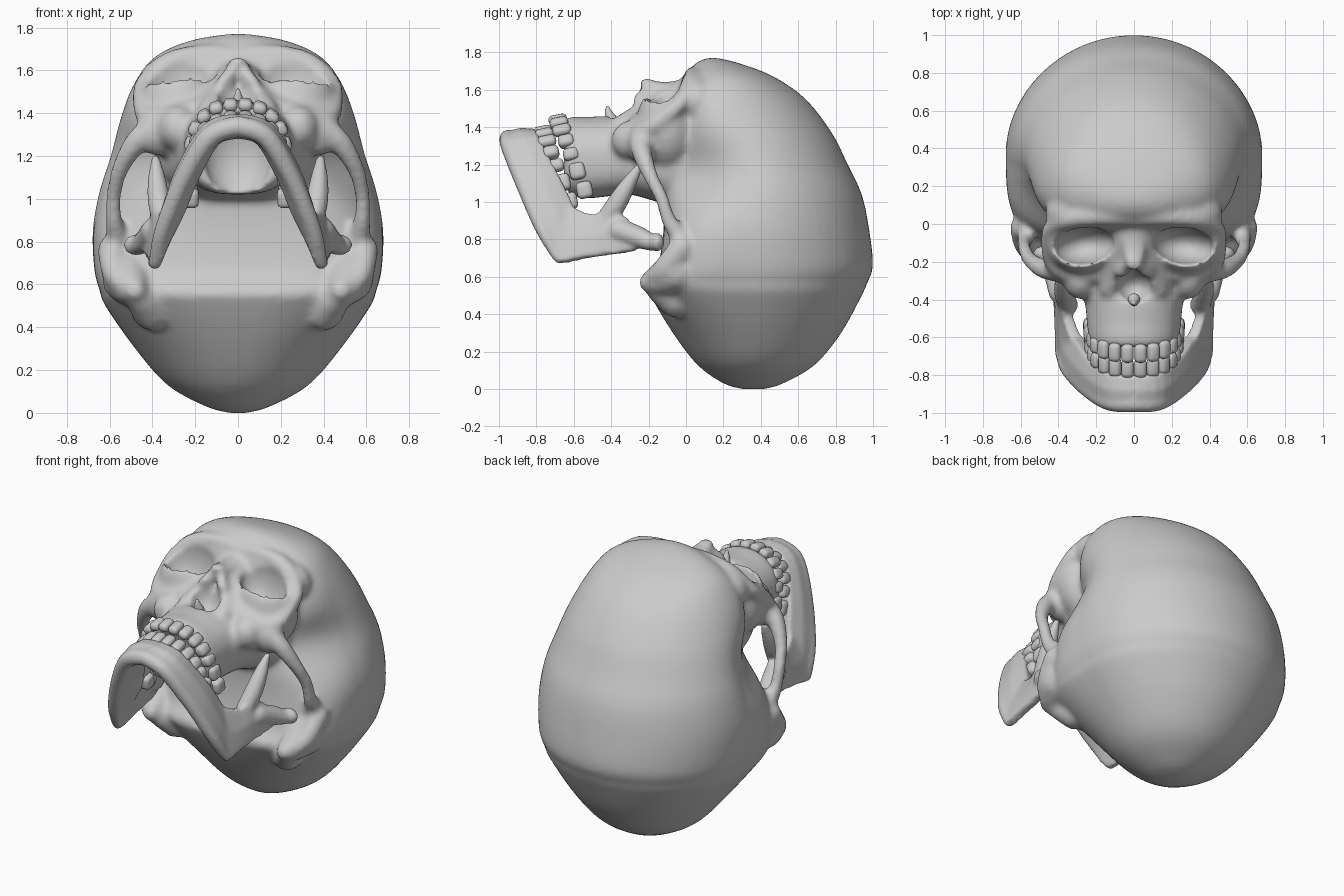
import bpy, bmesh, math
from mathutils import Matrix, Vector

if "Cube" in bpy.data.objects:
    bpy.data.objects.remove(bpy.data.objects["Cube"])


def spline(rows, n):
    """Catmull-Rom interpolation of a list of tuples."""
    out = []
    for i in range(len(rows) - 1):
        p = [rows[max(0, min(len(rows) - 1, i + k))] for k in (-1, 0, 1, 2)]
        for s in range(n):
            t = s / n
            out.append(tuple(0.5 * (2 * b + (c - a) * t + (2 * a - 5 * b + 4 * c - d) * t * t
                                    + (3 * b - a - 3 * c + d) * t ** 3) for a, b, c, d in zip(*p)))
    return out + [rows[-1]]


def loft(bm, rings):
    vs = [[bm.verts.new(p) for p in r] for r in rings]
    for a, b in zip(vs, vs[1:]):
        for i in range(len(a)):
            j = (i + 1) % len(a)
            bm.faces.new((a[i], a[j], b[j], b[i]))
    bm.faces.new(vs[0])
    bm.faces.new(vs[-1])


def blob(bm, pos, rad, rot=0.0, sides=(1, -1), sub=3):
    for s in sides:
        m = (Matrix.Translation((pos[0] * s, pos[1], pos[2])) @ Matrix.Rotation(rot * s, 4, 'Z')
             @ Matrix.Diagonal((*rad, 1)))
        bmesh.ops.create_icosphere(bm, subdivisions=sub, radius=1, matrix=m)


def strand(bm, pts, n=10, sides=(1, -1)):
    """Overlapping balls along a path of (x, y, z, radius)."""
    for x, y, z, r in spline(pts, n):
        blob(bm, (x, y, z), (r, r, r), 0, sides, 2)


def plate(bm, stations, n=4):
    """Bone plate between a lower and an upper edge, mirrored in x."""
    st = spline(stations, n)
    for s in (1, -1):
        rings = []
        for i, (lx, ly, lz, ux, uy, uz, t) in enumerate(st):
            a, b = st[max(0, i - 1)], st[min(len(st) - 1, i + 1)]
            lo, up = Vector((lx, ly, lz)), Vector((ux, uy, uz))
            tan = (Vector(b[:3]) + Vector(b[3:6]) - Vector(a[:3]) - Vector(a[3:6]))
            nrm = (up - lo).cross(tan).normalized() * t
            mid = (lo + up) / 2
            ring = (lo + nrm * .7, mid + nrm, up + nrm * .8, up - nrm * .8, mid - nrm, lo - nrm * .7)
            rings.append([(p.x * s, p.y, p.z) for p in ring])
        loft(bm, rings)


def to_object(bm, name):
    bmesh.ops.recalc_face_normals(bm, faces=bm.faces)
    me = bpy.data.meshes.new(name)
    bm.to_mesh(me)
    bm.free()
    ob = bpy.data.objects.new(name, me)
    bpy.context.collection.objects.link(ob)
    return ob


def fuse(ob, voxel, smooth, cutter=None):
    """Melt the pieces into one bone, cut the cavities and soften."""
    def remesh():
        m = ob.modifiers.new("melt", 'REMESH')
        m.mode, m.voxel_size = 'VOXEL', voxel
    remesh()
    if cutter:
        m = ob.modifiers.new("cavities", 'BOOLEAN')
        m.operation, m.object, m.solver = 'DIFFERENCE', cutter, 'EXACT'
        remesh()
    m = ob.modifiers.new("soften", 'SMOOTH')
    m.factor, m.iterations = 0.5, smooth
    dg = bpy.context.evaluated_depsgraph_get()
    me = bpy.data.meshes.new_from_object(ob.evaluated_get(dg))
    ob.modifiers.clear()
    ob.data = me
    me.shade_smooth()
    if cutter:
        bpy.data.objects.remove(cutter)


# Braincase: rings stacked from the back of the head (z=0) to the forehead
skull = bmesh.new()
case = [(0, .30, .42, .04, .36, 2), (.03, .2, .52, .15, .36, 2), (.13, .06, .69, .33, .36, 2),
        (.3, -.07, .83, .48, .36, 2.3), (.5, -.19, .94, .62, .36, 3), (.57, -.21, .97, .645, .36, 3.4),
        (.66, -.15, 1.0, .67, .36, 3.7),
        (.85, -.12, .98, .68, .36, 3.5), (1.04, -.12, .94, .655, .35, 3.2), (1.2, -.12, .865, .61, .32, 2.8),
        (1.37, -.08, .78, .56, .26, 2.6), (1.55, -.02, .64, .48, .2, 2.5), (1.67, 0, .47, .38, .2, 2.3),
        (1.74, .05, .29, .22, .17, 2), (1.77, .11, .17, .05, .14, 2)]
rings = []
for z, yb, yt, w, yc, n in spline(case, 4):
    ring = []
    for k in range(64):
        c, s = math.cos(k * math.pi / 32), math.sin(k * math.pi / 32)
        e = 1 if s >= 0 else 2 / n
        x = math.copysign(w * abs(c) ** e, c)
        y = yc + (yt - yc) * s if s >= 0 else yc - (yc - yb) * abs(s) ** e
        x *= 1 - .25 * math.exp(-((y + .02) / .25) ** 2 - ((z - 1.16) / .19) ** 2)  # temple hollow
        ring.append((x, y, z))
    rings.append(ring)
loft(skull, rings)

# Upper jaw and mid face: rings from the tooth line up into the braincase
face = [(-.655, .20, 1.43, 1.07), (-.62, .235, 1.455, 1.03), (-.52, .25, 1.455, 1.02), (-.42, .26, 1.46, 1.03),
        (-.30, .30, 1.45, 1.04), (-.15, .36, 1.47, 1.0), (.06, .40, 1.55, .95)]
rings = []
for y, w, zf, zb in spline(face, 4):
    ring = []
    for k in range(40):
        c, s = math.cos(k * math.pi / 20), math.sin(k * math.pi / 20)
        e = .95 if s > 0 else .7
        ring.append((math.copysign(w * abs(c) ** e, c), y,
                     (zf + zb) / 2 + (zf - zb) / 2 * math.copysign(abs(s) ** e, s)))
    rings.append(ring)
loft(skull, rings)

# Bone around and behind the eye sockets, forehead corner, cheek
blob(skull, (.27, -.10, 1.40), (.205, .17, .24))
blob(skull, (.29, .06, 1.54), (.18, .13, .135))
blob(skull, (.12, .05, 1.58), (.2, .09, .125))
blob(skull, (.37, -.23, 1.31), (.11, .085, .11))
blob(skull, (.28, -.28, 1.33), (.1, .12, .11))
# Brow, eye socket rim and cheekbone
strand(skull, [(.0, .04, 1.655, .06), (.15, .04, 1.67, .055), (.32, .03, 1.635, .055), (.435, -.02, 1.54, .045),
               (.45, -.12, 1.45, .045), (.41, -.22, 1.38, .055), (.3, -.26, 1.39, .055),
               (.16, -.25, 1.44, .05), (.08, -.14, 1.54, .045), (.05, -.03, 1.59, .05)])
# Cheek arch back to the ear
strand(skull, [(.40, -.25, 1.33, .06), (.48, -.235, 1.26, .055), (.55, -.19, 1.14, .042),
               (.58, -.13, 1.02, .038), (.58, -.09, .90, .042), (.56, -.02, .8, .06)])
# Nose bridge, its flanks, and bumps behind the ears
strand(skull, [(0, .0, 1.60, .06), (.015, -.1, 1.59, .055), (.015, -.17, 1.605, .045), (.01, -.215, 1.635, .032)])
strand(skull, [(.03, -.04, 1.54, .08), (.05, -.15, 1.52, .07), (.09, -.25, 1.45, .075), (.13, -.34, 1.41, .06)])
strand(skull, [(.02, -.2, 1.61, .03), (.065, -.25, 1.54, .04)])
strand(skull, [(.52, -.05, .63, .12), (.50, -.13, .59, .09), (.48, -.20, .57, .055)])
strand(skull, [(.40, -.06, .48, .1), (.48, -.17, .56, .06), (.57, -.12, .64, .06), (.59, -.02, .76, .07)])

# Cavities: eye sockets, nose opening and palate
cut = bmesh.new()
blob(cut, (.265, -.115, 1.585), (.165, .1, .19), -.12)
blob(cut, (0, -.335, 1.5), (.095, .085, .13), 0, (1,))
blob(cut, (0, -.65, 1.2), (.16, .12, .2), 0, (1,))
cavities = to_object(cut, "cavity_cutter")
cavities.hide_render = True
cranium = to_object(skull, "cranium")
fuse(cranium, .016, 5, cavities)

nose = bmesh.new()
strand(nose, [(0, -.40, 1.44, .035), (0, -.415, 1.48, .02), (0, -.42, 1.51, .01)], 6, (1,))
fuse(to_object(nose, "nasal_spine"), .008, 2)

# Lower jaw: body, branch, joint and front process
jaw = bmesh.new()
plate(jaw, [(0, -.965, 1.335, 0, -.80, 1.345, .06), (.13, -.95, 1.29, .12, -.78, 1.315, .06),
            (.25, -.875, 1.10, .22, -.69, 1.14, .06), (.34, -.79, .88, .27, -.62, 1.0, .055),
            (.39, -.70, .69, .31, -.59, .96, .04), (.40, -.55, .70, .345, -.5, .93, .035),
            (.405, -.4, .72, .37, -.41, .95, .035), (.42, -.27, .74, .38, -.31, .91, .035)])
strand(jaw, [(.0, -.95, 1.34, .05), (.13, -.94, 1.29, .05), (.25, -.87, 1.10, .045),
             (.35, -.77, .86, .04), (.39, -.68, .70, .03)], 16)
strand(jaw, [(.39, -.36, .85, .065), (.42, -.26, .815, .06), (.45, -.2, .79, .05), (.47, -.165, .785, .045)])
blob(jaw, (.475, -.155, .785), (.06, .04, .05))
strand(jaw, [(.35, -.43, .9, .055), (.37, -.365, 1.0, .055), (.38, -.305, 1.1, .042), (.385, -.25, 1.19, .02)])
fuse(to_object(jaw, "lower_jaw"), .013, 4)


# Teeth: one rounded block per tooth along each arch, mirrored
def teeth(name, drop, y0, slope, squeeze):
    bm = bmesh.new()
    arch = [(.035, 1.44), (.102, 1.425), (.16, 1.385), (.195, 1.325), (.215, 1.255), (.225, 1.165), (.228, 1.065)]
    for i, (x, z) in enumerate(arch):
        turn = math.radians((3, 18, 42, 62, 75, 84, 88)[i])
        w, d = (.066, .055) if i < 3 else (.068, .07) if i < 5 else (.09, .08)
        h = .1 if i < 3 else .085
        for s in (1, -1):
            m = (Matrix.Translation((x * s * squeeze, y0 + (1.44 - z) * slope, z - drop))
                 @ Matrix.Rotation(.2, 4, 'X') @ Matrix.Rotation(turn * s, 4, 'Y'))
            vs = bmesh.ops.create_cube(bm, size=1, matrix=m @ Matrix.Diagonal((w, h, d, 1)))["verts"]
            es = {e for v in vs for e in v.link_edges}
            bmesh.ops.bevel(bm, geom=list(es), offset=.024, segments=3, profile=.5, affect='EDGES')
    ob = to_object(bm, name)
    ob.data.shade_smooth()


teeth("upper_teeth", 0, -.685, .38, 1)
teeth("lower_teeth", .06, -.765, .38, .98)
